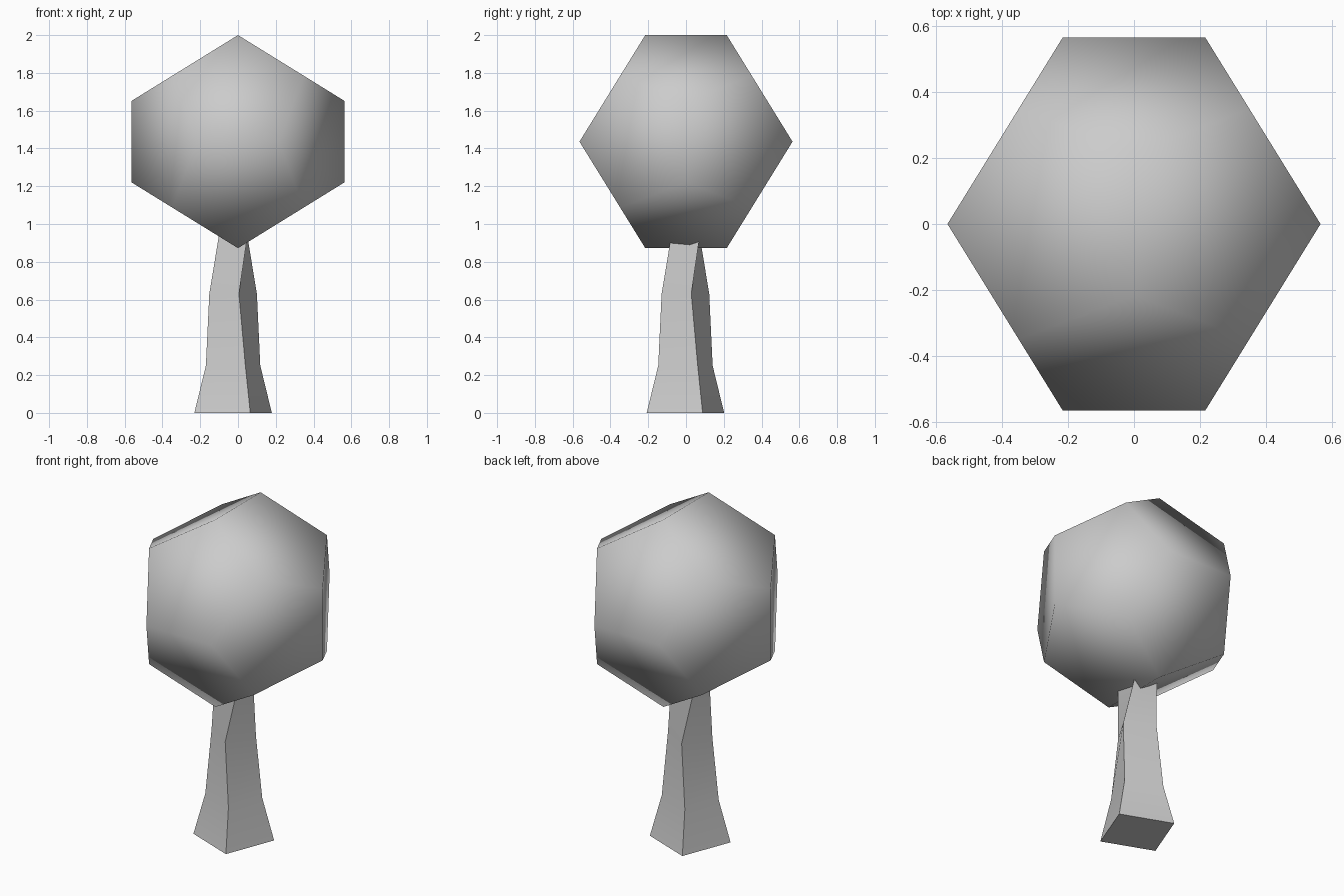
import bpy, bmesh, math
from itertools import product

if "Cube" in bpy.data.objects:
    bpy.data.objects.remove(bpy.data.objects["Cube"])


def make_object(name, bm):
    bmesh.ops.recalc_face_normals(bm, faces=bm.faces[:])
    mesh = bpy.data.meshes.new(name)
    bm.to_mesh(mesh)
    bm.free()
    obj = bpy.data.objects.new(name, mesh)
    bpy.context.collection.objects.link(obj)
    bpy.ops.object.select_all(action='DESELECT')
    obj.select_set(True)
    bpy.context.view_layer.objects.active = obj
    return obj


# Crown: smooth-shaded regular dodecahedron
phi = (1 + math.sqrt(5)) / 2
half = 0.564
s, cz = half / phi, 2 - half
points = list(product((-1, 1), repeat=3))
for a, b in product((-1, 1), repeat=2):
    p = (0, a / phi, b * phi)
    points += [p[i:] + p[:i] for i in range(3)]
bm = bmesh.new()
for x, y, z in points:
    bm.verts.new((x * s, y * s, z * s + cz))
bmesh.ops.convex_hull(bm, input=bm.verts[:])
bmesh.ops.dissolve_limit(bm, angle_limit=0.05, verts=bm.verts[:], edges=bm.edges[:])
make_object("crown", bm)
bpy.ops.object.shade_smooth()

# Trunk: square rings, each given by height and the front corner's offset
cx, cy = -0.026, -0.003
rings = [(0, 0.091, -0.205), (0.25, 0.065, -0.144),
         (0.63, 0.031, -0.126), (1.0, 0.085, -0.065)]
bm = bmesh.new()
loops = []
for z, dx, dy in rings:
    loop = []
    for _ in range(4):
        loop.append(bm.verts.new((cx + dx, cy + dy, z)))
        dx, dy = -dy, dx
    loops.append(loop)
for low, high in zip(loops, loops[1:]):
    for i in range(4):
        j = (i + 1) % 4
        bm.faces.new((low[i], low[j], high[j], high[i]))
bm.faces.new(loops[0][::-1])
bm.faces.new(loops[-1])
make_object("trunk", bm)
bpy.ops.object.shade_smooth_by_angle(angle=math.radians(40))
